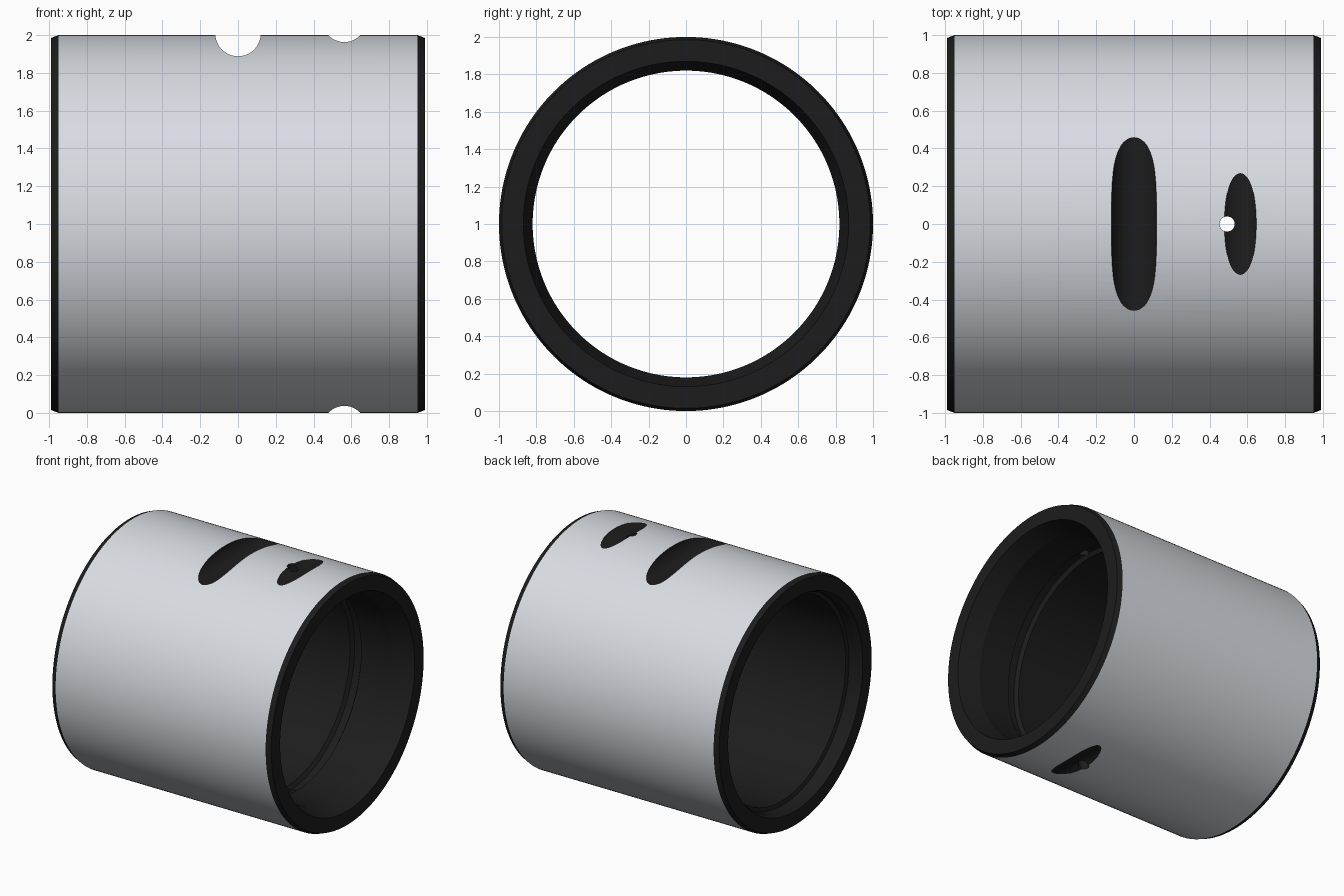
import bpy, bmesh
from math import cos, sin, pi, radians

if "Cube" in bpy.data.objects:
    bpy.data.objects.remove(bpy.data.objects["Cube"])

SEG = 160
L = 0.99

# Cross-section of the bush wall (x along the axis, radius), closed loop
profile = [
    (-L, 0.985), (-0.95, 1.0), (0.95, 1.0), (L, 0.985),      # outside, chamfered ends
    (L, 0.87), (0.82, 0.82),                                 # tapered lead-in, right end
    (0.54, 0.82), (0.52, 0.85), (0.46, 0.85), (0.44, 0.82),  # inner oil groove
    (-0.87, 0.82), (-0.88, 0.85), (-0.95, 0.85), (-L, 0.87), # stepped mouth, left end
]
OUTER = 1  # index of the profile edge forming the outer wall


def material(name, colour):
    m = bpy.data.materials.new(name)
    m.diffuse_color = (*colour, 1)
    m.use_nodes = True
    m.node_tree.nodes["Principled BSDF"].inputs["Base Color"].default_value = m.diffuse_color
    return m


dark = material("dark_machined", (0.012, 0.012, 0.012))
steel = material("outer_steel", (0.69, 0.72, 0.765))

# Lathe the section around the x axis; only the outer wall is light steel
bm = bmesh.new()
rings = []
for i in range(SEG):
    a = 2 * pi * i / SEG
    rings.append([bm.verts.new((x, r * cos(a), 1 + r * sin(a))) for x, r in profile])
n = len(profile)
for i in range(SEG):
    p, q = rings[i], rings[(i + 1) % SEG]
    for j in range(n):
        k = (j + 1) % n
        f = bm.faces.new((p[j], p[k], q[k], q[j]))
        f.material_index = 1 if j == OUTER else 0
bmesh.ops.recalc_face_normals(bm, faces=bm.faces)
mesh = bpy.data.meshes.new("bush_sleeve")
bm.to_mesh(mesh)
bm.free()
mesh.materials.append(dark)
mesh.materials.append(steel)
sleeve = bpy.data.objects.new("bush_sleeve", mesh)
bpy.context.collection.objects.link(sleeve)


def cut(name, radius, location, rotation=(0, 0, 0)):
    """Subtract a cylinder from the sleeve, leaving dark cut faces."""
    bpy.ops.mesh.primitive_cylinder_add(vertices=64, radius=radius, depth=3,
                                        location=location, rotation=rotation)
    c = bpy.context.object
    c.name = name
    c.hide_render = True
    c.data.materials.append(dark)
    m = sleeve.modifiers.new(name, 'BOOLEAN')
    m.operation = 'DIFFERENCE'
    m.solver = 'EXACT'
    m.object = c
    bpy.context.view_layer.objects.active = sleeve
    bpy.ops.object.modifier_apply(modifier=name)
    bpy.data.objects.remove(c)


ACROSS = (radians(90), 0, 0)
# Deep locating slot across the top
cut("locating_slot", 0.12, (0, 0, 2.008), ACROSS)
# Shallow lubrication scoops, top and bottom
for side in (1, -1):
    cut("oil_scoop", 0.116, (0.563, 0, 1 + side * 1.079), ACROSS)
# Oil hole straight through both walls
cut("oil_hole", 0.04, (0.493, 0, 1))

# Smooth walls with crisp edges
bpy.ops.object.select_all(action='DESELECT')
sleeve.select_set(True)
bpy.context.view_layer.objects.active = sleeve
bpy.ops.object.shade_smooth_by_angle(angle=radians(10))
